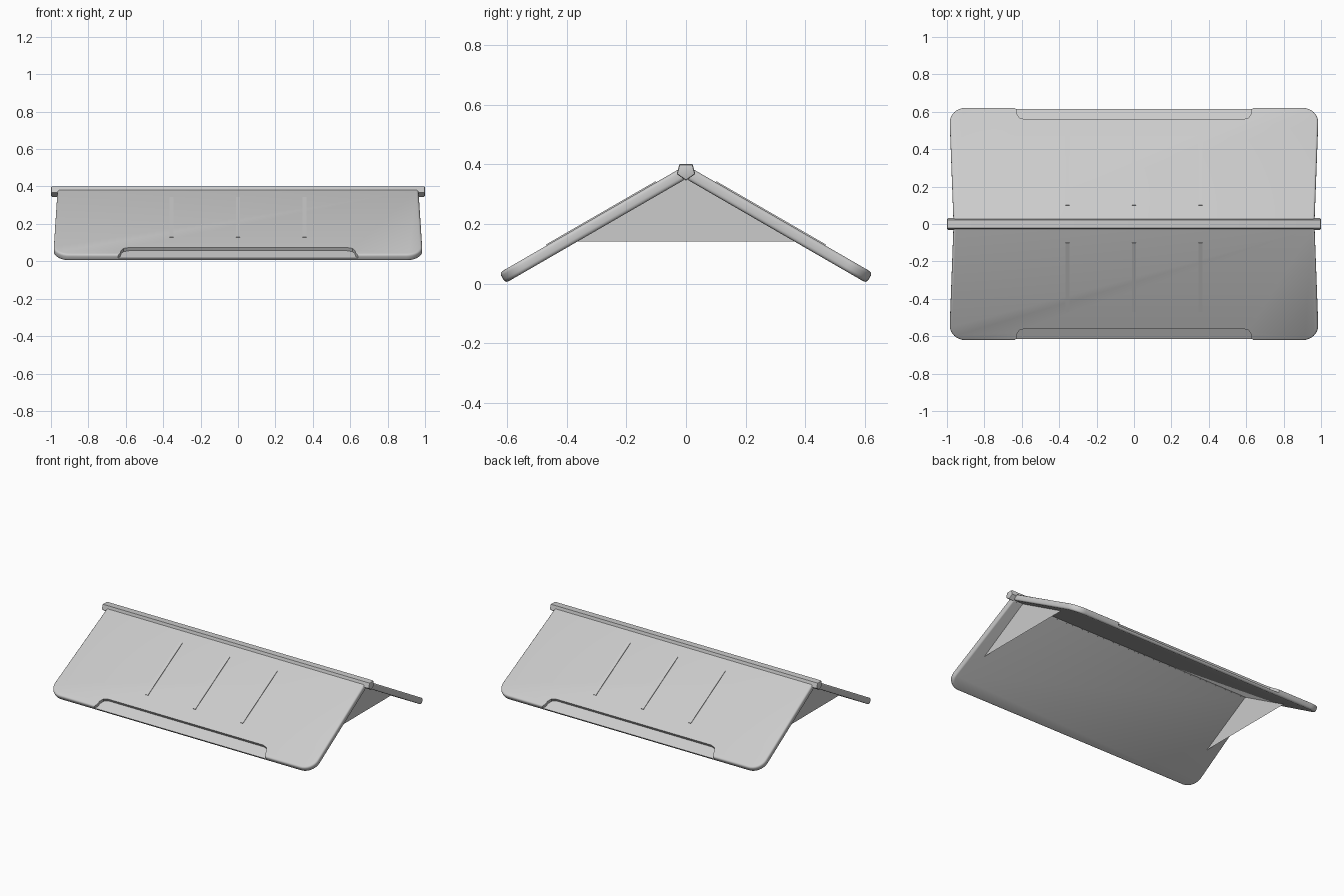
import bpy, bmesh, math
from mathutils import Matrix

if "Cube" in bpy.data.objects:
    bpy.data.objects.remove(bpy.data.objects["Cube"])

SLOPE = math.radians(30)
APEX = 0.397          # height where the two upper surfaces would meet
THICK = 0.04


def prism(name, outline, w0, w1, bevel=0.0, segs=3):
    """Extrude a flat (x, y) outline from z = w0 to z = w1 and round its rims."""
    bm = bmesh.new()
    face = bm.faces.new([bm.verts.new((x, y, w0)) for x, y in outline])
    ext = bmesh.ops.extrude_face_region(bm, geom=[face])["geom"]
    for v in ext:
        if isinstance(v, bmesh.types.BMVert):
            v.co.z = w1
    bmesh.ops.recalc_face_normals(bm, faces=bm.faces)
    if bevel:
        rims = [e for e in bm.edges if abs(e.verts[0].co.z - e.verts[1].co.z) < 1e-6]
        bmesh.ops.bevel(bm, geom=rims, offset=bevel, segments=segs,
                        profile=0.5, affect='EDGES')
    me = bpy.data.meshes.new(name)
    bm.to_mesh(me)
    bm.free()
    ob = bpy.data.objects.new(name, me)
    bpy.context.collection.objects.link(ob)
    return ob


def activate(ob):
    bpy.ops.object.select_all(action='DESELECT')
    ob.select_set(True)
    bpy.context.view_layer.objects.active = ob


def smooth(ob):
    activate(ob)
    bpy.ops.object.shade_smooth_by_angle(angle=math.radians(35))


def mirrored(half):
    return half + [(-x, y) for x, y in reversed(half)]


# panel outline: x across, y down the slope, rounded eave corners
R, EAVE = 0.085, 0.722
corner = [(0.985 - R + R * math.cos(a), EAVE - R + R * math.sin(a))
          for a in (math.pi / 2 * i / 8 for i in range(9))]
panel_outline = mirrored([(0.965, 0.02)] + corner)
# stepped recess along the eave
recess_outline = mirrored([(0.58, 0.645), (0.612, 0.656), (0.624, 0.675),
                           (0.63, 0.708), (0.642, 0.722), (0.642, 0.80)])

for side, turn in (("back", 0), ("front", math.pi)):
    place = (Matrix.Rotation(turn, 4, 'Z') @ Matrix.Translation((0, 0, APEX))
             @ Matrix.Rotation(-SLOPE, 4, 'X'))
    # sloping panel with the eave recess cut out
    panel = prism(side + "_panel", panel_outline, -THICK, 0, 0.012)
    cutter = prism("recess_cutter", recess_outline, -0.02, 0.05)
    cutter.hide_render = True
    mod = panel.modifiers.new("recess", 'BOOLEAN')
    mod.operation, mod.solver, mod.object = 'DIFFERENCE', 'EXACT', cutter
    activate(panel)
    bpy.ops.object.modifier_apply(modifier=mod.name)
    bpy.data.objects.remove(cutter)
    panel.matrix_world = place
    smooth(panel)
    # thin raised ribs
    for i, x in enumerate((-0.355, 0, 0.355)):
        a, b, h = 0.115, 0.54, 0.01
        rib = prism(f"{side}_rib_{i + 1}", [(x - h, a), (x + h, a), (x + h, b), (x - h, b)],
                    -0.005, 0.004)
        rib.matrix_world = place

# ridge cap running the full length
ridge = prism("ridge_cap", [(0.022, 0.4), (-0.022, 0.4), (-0.031, 0.367),
                            (0, 0.345), (0.031, 0.367)], -1, 1, 0.007, 2)
ridge.matrix_world = Matrix(((0, 0, 1, 0), (1, 0, 0, 0), (0, 1, 0, 0), (0, 0, 0, 1)))
smooth(ridge)

# flat gable webs under each end
for name, x in (("left_gable", -0.89), ("right_gable", 0.89)):
    me = bpy.data.meshes.new(name)
    me.from_pydata([(x, -0.385, 0.14), (x, 0.385, 0.14), (x, 0, 0.362)], [], [(0, 1, 2)])
    bpy.context.collection.objects.link(bpy.data.objects.new(name, me))
